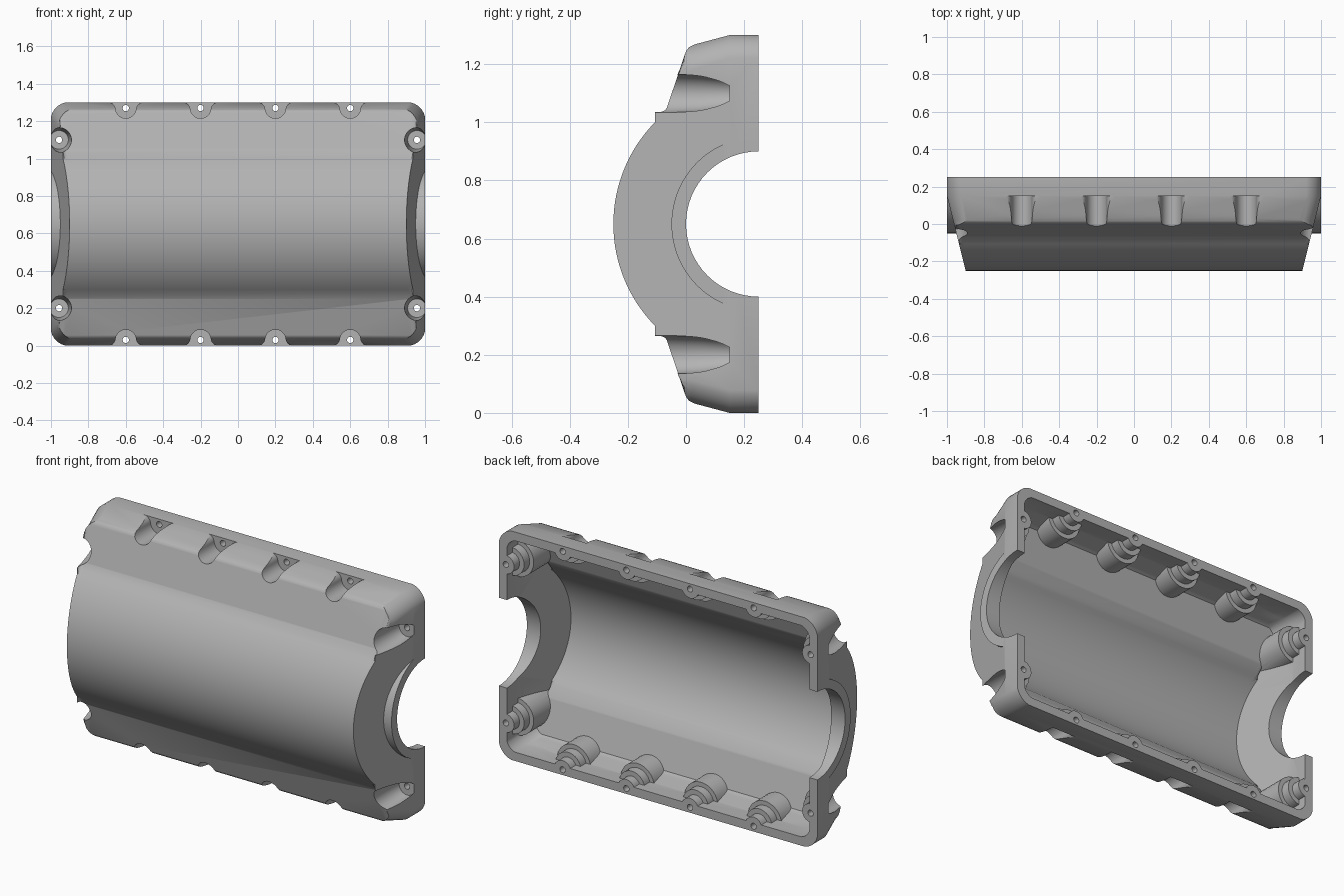
import bpy, bmesh
from math import sin, cos, radians, pi

cube = bpy.data.objects.get("Cube")
if cube:
    bpy.data.objects.remove(cube, do_unlink=True)

MID = 0.65      # height of the bore axis
BACK = 0.25     # y of the open rim and of the bore axis
WALL = 0.05

grey = bpy.data.materials.new("housing grey")
grey.use_nodes = True
colour = (0.45, 0.45, 0.45, 1)
grey.diffuse_color = colour
grey.node_tree.nodes["Principled BSDF"].inputs["Base Color"].default_value = colour


def finish(bm, name):
    bmesh.ops.recalc_face_normals(bm, faces=bm.faces[:])
    mesh = bpy.data.meshes.new(name)
    bm.to_mesh(mesh)
    bm.free()
    ob = bpy.data.objects.new(name, mesh)
    bpy.context.collection.objects.link(ob)
    mesh.materials.append(grey)
    return ob


def loft(bm, rings):
    """Closed solid through rings of equal point count."""
    rows = [[bm.verts.new(p) for p in ring] for ring in rings]
    n = len(rows[0])
    for a, b in zip(rows, rows[1:]):
        for i in range(n):
            j = (i + 1) % n
            bm.faces.new((a[i], a[j], b[j], b[i]))
    bm.faces.new(rows[0])
    bm.faces.new(rows[-1])


def boolean(target, tool, op):
    mod = target.modifiers.new(op, 'BOOLEAN')
    mod.operation, mod.solver, mod.object = op, 'EXACT', tool
    bpy.context.view_layer.objects.active = target
    bpy.ops.object.modifier_apply(modifier=mod.name)
    bpy.data.objects.remove(tool, do_unlink=True)


def end_x(y, t):
    """Half length at depth y: straight near the rim, then tapering."""
    return 1 - t - max(0, 0.15 - y) * 0.25


def arc(r, limit, n):
    """Points (y, height) on an arc round the bore axis, top to bottom."""
    angles = [radians(limit * (1 - 2 * i / n)) for i in range(n + 1)]
    return [(BACK - r * cos(a), r * sin(a)) for a in angles]


def tapered_body(name, t):
    """Arched cross-section with sloping ends, inset by t."""
    top = [(BACK + t, MID - t), (0.15, MID - t), (0.03 + t, 0.618 - 0.7 * t),
           (0.01 + t, 0.608 - 0.6 * t), (0.9 * t, 0.595 - 0.5 * t),
           (-0.066 + 0.94 * t, 0.4 - 0.32 * t)]
    prof = top + arc(0.5 - t, 47.5, 32) + [(y, -h) for y, h in reversed(top)]
    bm = bmesh.new()
    sides = [[bm.verts.new((s * end_x(y, t), y, MID + h)) for y, h in prof]
             for s in (-1, 1)]
    n = len(prof)
    for i in range(n):
        j = (i + 1) % n
        bm.faces.new((sides[0][i], sides[0][j], sides[1][j], sides[1][i]))
    for v in sides:
        bm.faces.new(v[1:-1])
        bm.faces.new((v[0], v[1], v[-2], v[-1]))
    # soften the arched front edge of each end
    soft = [e for e in bm.edges if all(v.co.y < 0.12 for v in e.verts)
            and e.verts[0].co.x * e.verts[1].co.x > 0]
    bmesh.ops.bevel(bm, geom=soft, offset=0.025, segments=4, profile=0.5,
                    affect='EDGES')
    body = finish(bm, name)

    # rounded corners, as a tapering rounded block
    rings = []
    for y, hz in ((0.4, MID), (0.15, MID), (0.02, 0.615), (-0.3, 0.615)):
        r, hx, hz = 0.1 - 0.6 * t, end_x(y, t) + 0.002, hz - t + 0.002
        ring = []
        for q, (sx, sz) in enumerate(((1, 1), (-1, 1), (-1, -1), (1, -1))):
            for k in range(9):
                a = (q + k / 8) * pi / 2
                ring.append((sx * (hx - r) + r * cos(a), y,
                             MID + sz * (hz - r) + r * sin(a)))
        rings.append(ring)
    bm = bmesh.new()
    loft(bm, rings)
    boolean(body, finish(bm, "corner_block"), 'INTERSECT')
    return body


def post(bm, x, h, steps, n=32):
    """Round solid along y from (y, radius) steps."""
    loft(bm, [[(x + r * cos(2 * pi * k / n), y, MID + h + r * sin(2 * pi * k / n))
               for k in range(n)] for y, r in steps])


edge_screws = [(x, s * 0.62, s) for x in (-0.6, -0.2, 0.2, 0.6) for s in (-1, 1)]
end_screws = [(x, h) for x in (-0.957, 0.957) for h in (-0.45, 0.45)]
screws = [(x, h) for x, h, s in edge_screws] + end_screws

# outer shell with the raised collars round the bore
housing = tapered_body("housing", 0)
bm = bmesh.new()
for s in (-1, 1):
    loft(bm, [[(s * x, y, MID + h) for y, h in arc(0.3, 89, 48)]
              for x in (0.8, 0.9995)])
boolean(housing, finish(bm, "bore_collars"), 'UNION')

# hollow interior, leaving stepped screw bosses standing
cavity = tapered_body("cavity", WALL)
bm = bmesh.new()
for x, h in screws:
    post(bm, x, h, [(-0.35, 0.105), (0.15, 0.105), (0.15, 0.08), (0.2, 0.08),
                    (0.2, 0.052), (0.45, 0.052)])
boolean(cavity, finish(bm, "screw_bosses"), 'DIFFERENCE')
boolean(housing, cavity, 'DIFFERENCE')

# screw recesses: flared along the long edges, conical at the ends
bm = bmesh.new()
half = [(0.0945, 0.72)]
half += [(0.0945 + 0.04 * cos(radians(a)), 0.61 + 0.04 * sin(radians(a)))
         for a in range(85, 175, 11)]
half += [(0.055 * cos(radians(a)), 0.62 + 0.055 * sin(radians(a)))
         for a in range(-9, -90, -9)]
flare = half + [(-x, h) for x, h in reversed(half)]
for x, h, s in edge_screws:
    loft(bm, [[(x + dx, y, MID + s * dh) for dx, dh in flare] for y in (-0.35, 0.15)])
for x, h in end_screws:
    post(bm, x, h, [(-0.35, 0.08), (-0.06, 0.067), (0.05, 0.062), (0.15, 0.05)])
boolean(housing, finish(bm, "screw_recesses"), 'DIFFERENCE')

# screw holes
bm = bmesh.new()
for x, h in screws:
    post(bm, x, h, [(0.1, 0.017), (0.35, 0.017)], 16)
boolean(housing, finish(bm, "screw_holes"), 'DIFFERENCE')

# shaft bore through both ends
bm = bmesh.new()
loft(bm, [[(x, BACK + 0.25 * cos(2 * pi * k / 64), MID + 0.25 * sin(2 * pi * k / 64))
           for k in range(64)] for x in (-1.2, 1.2)])
boolean(housing, finish(bm, "shaft_bore"), 'DIFFERENCE')

bpy.ops.object.select_all(action='DESELECT')
housing.select_set(True)
bpy.context.view_layer.objects.active = housing
bpy.ops.object.shade_smooth_by_angle(angle=radians(30))
